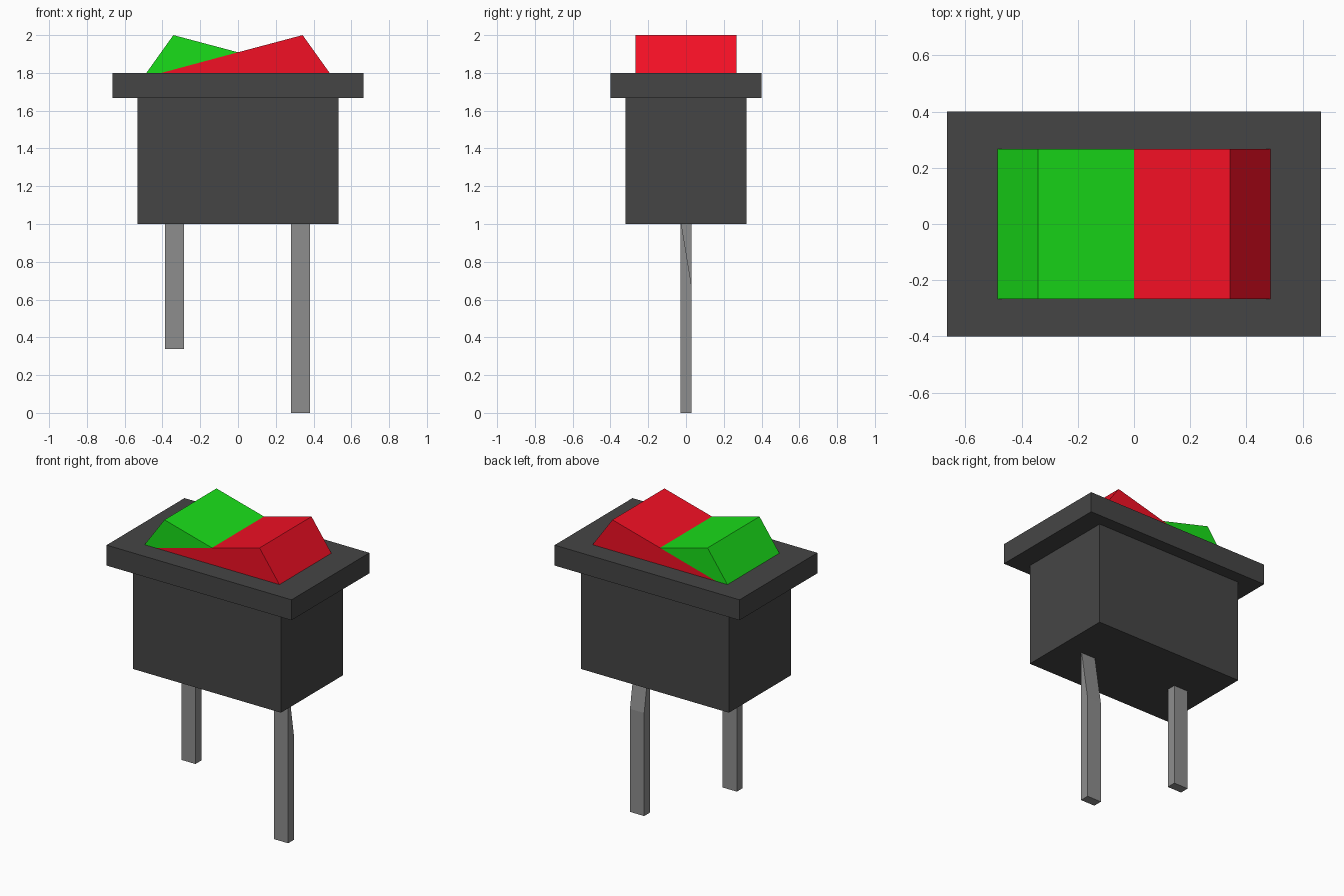
import bpy
import bmesh

if "Cube" in bpy.data.objects:
    bpy.data.objects.remove(bpy.data.objects["Cube"])


def material(name, rgb):
    m = bpy.data.materials.new(name)
    m.diffuse_color = (*rgb, 1)
    m.use_nodes = True
    m.node_tree.nodes["Principled BSDF"].inputs["Base Color"].default_value = m.diffuse_color
    return m


def prism(name, points, start, end, axis, mat):
    """Extrude a closed profile: axis 'y' takes (x, z) points, axis 'x' takes (y, z)."""
    def place(p, d):
        return (p[0], d, p[1]) if axis == 'y' else (d, p[0], p[1])

    bm = bmesh.new()
    rings = [[bm.verts.new(place(p, d)) for p in points] for d in (start, end)]
    for ring in rings:
        bm.faces.new(ring)
    n = len(points)
    for i in range(n):
        j = (i + 1) % n
        bm.faces.new((rings[0][i], rings[0][j], rings[1][j], rings[1][i]))
    bmesh.ops.recalc_face_normals(bm, faces=bm.faces)
    mesh = bpy.data.meshes.new(name)
    bm.to_mesh(mesh)
    bm.free()
    mesh.materials.append(mat)
    obj = bpy.data.objects.new(name, mesh)
    bpy.context.collection.objects.link(obj)
    return obj


def box(name, half_x, half_y, z0, z1, mat):
    profile = [(-half_x, z0), (half_x, z0), (half_x, z1), (-half_x, z1)]
    return prism(name, profile, -half_y, half_y, 'y', mat)


plastic = material("dark_plastic", (0.06, 0.06, 0.06))
metal = material("metal", (0.27, 0.27, 0.27))
green = material("green", (0.01, 0.73, 0.01))
red = material("red", (0.89, 0.005, 0.018))

# Housing and the wider rim on top
box("housing", 0.533, 0.32, 1.0, 1.667, plastic)
box("rim", 0.665, 0.4, 1.667, 1.8, plastic)

# Rocker: long red wedge with the green end resting on its slope
valley, toe = (0, 1.909), (-0.405, 1.8)
prism("rocker_red", [toe, (0.485, 1.8), (0.342, 2.0), valley],
      -0.267, 0.267, 'y', red)
prism("rocker_green", [(-0.485, 1.8), toe, valley, (-0.342, 2.0)],
      -0.267, 0.267, 'y', green)

# Short pin is straight, long pin tapers at the back where it meets the housing
prism("short_pin", [(-0.03, 0.337), (0.03, 0.337), (0.03, 1.0), (-0.03, 1.0)],
      -0.387, -0.285, 'x', metal)
prism("long_pin", [(-0.03, 0), (0.03, 0), (0.03, 0.67), (-0.024, 1.0), (-0.03, 1.0)],
      0.28, 0.382, 'x', metal)
